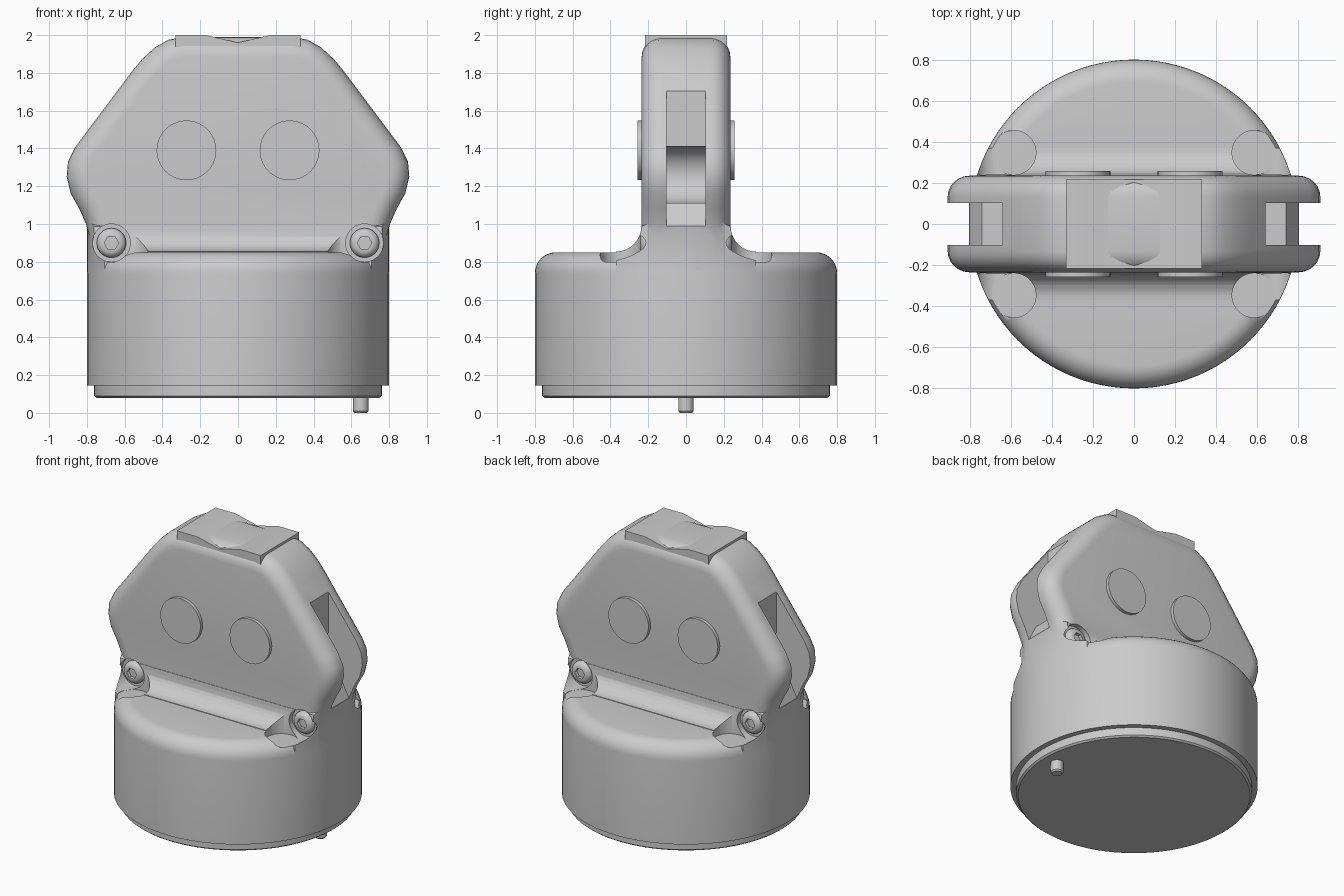
import bpy
import bmesh
from math import sin, cos, pi, radians
from mathutils import Matrix

if "Cube" in bpy.data.objects:
    bpy.data.objects.remove(bpy.data.objects["Cube"])

GREY = (0.6, 0.6, 0.6, 1.0)
grey = bpy.data.materials.new("plain_grey")
grey.use_nodes = True
grey.diffuse_color = GREY
grey.node_tree.nodes["Principled BSDF"].inputs["Base Color"].default_value = GREY


def finish(name, bm):
    bmesh.ops.recalc_face_normals(bm, faces=bm.faces)
    mesh = bpy.data.meshes.new(name)
    bm.to_mesh(mesh)
    bm.free()
    mesh.materials.append(grey)
    obj = bpy.data.objects.new(name, mesh)
    bpy.context.collection.objects.link(obj)
    return obj


def arc(cx, cy, r, start, end, steps=8):
    angles = [radians(start + (end - start) * i / steps) for i in range(steps + 1)]
    return [(cx + r * cos(a), cy + r * sin(a)) for a in angles]


def prism(name, points, low, high, axis="y", bevel=0):
    """Extrude an outline along x or y, rounding both rims if asked."""
    place = (lambda p, d: (p[0], d, p[1])) if axis == "y" else (lambda p, d: (d, p[0], p[1]))
    bm = bmesh.new()
    rings = [[bm.verts.new(place(p, d)) for p in points] for d in (low, high)]
    caps = [bm.faces.new(ring) for ring in rings]
    n = len(points)
    for i in range(n):
        j = (i + 1) % n
        bm.faces.new((rings[0][i], rings[0][j], rings[1][j], rings[1][i]))
    if bevel:
        bmesh.ops.recalc_face_normals(bm, faces=bm.faces)
        rims = list({e for f in caps for e in f.edges})
        bmesh.ops.bevel(bm, geom=rims, offset=bevel, segments=6, profile=0.5,
                        affect="EDGES", clamp_overlap=False)
    return finish(name, bm)


def lathe(name, profile, segments=96, at=(0, 0, 0), turn=0):
    """Revolve (radius, height) points into a solid; turn tilts it about x."""
    bm = bmesh.new()
    rings = [[bm.verts.new((r * cos(2 * pi * i / segments), r * sin(2 * pi * i / segments), z))
              for i in range(segments)] for r, z in profile]
    bm.faces.new(rings[0])
    bm.faces.new(rings[-1])
    for a, b in zip(rings, rings[1:]):
        for i in range(segments):
            j = (i + 1) % segments
            bm.faces.new((a[i], a[j], b[j], b[i]))
    bm.transform(Matrix.Translation(at) @ Matrix.Rotation(turn, 4, "X"))
    return finish(name, bm)


def combine(target, tool, operation):
    mod = target.modifiers.new(operation, "BOOLEAN")
    mod.object, mod.operation, mod.solver = tool, operation, "EXACT"
    graph = bpy.context.evaluated_depsgraph_get()
    mesh = bpy.data.meshes.new_from_object(target.evaluated_get(graph))
    target.modifiers.clear()
    target.data = mesh
    bpy.data.objects.remove(tool)


# Round housing with a softened top rim
housing = lathe("housing", [(0.8, 0.145)] + arc(0.69, 0.74, 0.11, 0, 90))

# Neck with concave fillets, trimmed to the round housing
side = [(0.37, 0.6)] + arc(0.37, 0.987, 0.133, 270, 180) + [(0.13, 1.03)]
neck = prism("neck", side + [(-y, z) for y, z in reversed(side)], -1, 1, axis="x")
combine(neck, lathe("neck_trim", [(0.799, 0.5), (0.799, 1.2)]), "INTERSECT")

# Hexagonal head plate with thick rounded rims
half = [(0.7, 0.6), (0.75, 0.85), (0.785, 0.93), (0.805, 1.0), (0.84, 1.08), (0.885, 1.16),
        (0.907, 1.25), (0.9, 1.33), (0.86, 1.41), (0.56, 1.81), (0.51, 1.87),
        (0.44, 1.935), (0.37, 1.975), (0.29, 1.99)]
head = prism("head", half + [(-x, z) for x, z in reversed(half)], -0.235, 0.235, bevel=0.105)

combine(housing, neck, "UNION")
combine(housing, head, "UNION")

for sx in (-1, 1):
    # Side slot with a half-round channel
    slot = ([(1.2, 2.1), (0.64, 2.1)] + arc(0.64, 1.26, 0.15, 90, 270, 14)
            + [(0.74, 1.11), (0.8, 0.99), (1.2, 0.99)])
    combine(housing, prism("slot_cutter", [(sx * x, z) for x, z in slot], -0.103, 0.103),
            "DIFFERENCE")
    for sy in (-1, 1):
        # Tool pocket and screw bore
        pocket = lathe("pocket_cutter", [(0.108, 0.8), (0.108, 1.2)], 40,
                       (sx * 0.585, sy * 0.347, 0))
        combine(housing, pocket, "DIFFERENCE")
        bore = lathe("bore_cutter", [(0.1, 0), (0.1, 0.5)], 40,
                     (sx * 0.67, sy * 0.2, 0.9), -sy * pi / 2)
        combine(housing, bore, "DIFFERENCE")

parts = [housing]
sides = {-1: "front", 1: "back"}
for sx, hand in ((-1, "right"), (1, "left")):
    for sy, face in sides.items():
        # Screw with a domed head and a six-sided socket
        spot = (sx * 0.67, sy * 0.19, 0.9)
        tilt = -sy * pi / 2
        screw = lathe(f"{face}_{hand}_screw",
                      [(0.078, 0), (0.078, 0.022), (0.068, 0.04), (0.05, 0.05)], 32, spot, tilt)
        socket = lathe("socket_cutter", [(0.038, 0.025), (0.038, 0.1)], 6, spot, tilt)
        combine(screw, socket, "DIFFERENCE")
        # Round button on the plate face
        button = lathe(f"{face}_{hand}_button", [(0.158, 0), (0.158, 0.048)], 40,
                       (sx * 0.273, sy * 0.21, 1.39), tilt)
        parts += [screw, button]

# Notched pad on the crown
pad_half = [(0.33, 1.92), (0.33, 2.0), (0.17, 2.0)]
parts.append(prism("top_pad", pad_half + [(0, 1.96)] + [(-x, z) for x, z in reversed(pad_half)],
                   -0.217, 0.217))

# Bottom cover and locating pin
parts.append(lathe("bottom_cover", [(0.75, 0.08), (0.762, 0.09), (0.762, 0.16)]))
parts.append(lathe("locating_pin", [(0.033, 0), (0.041, 0.01), (0.041, 0.1)], 24, (0.65, 0, 0)))

# Smooth curves, crisp edges
bpy.ops.object.select_all(action="DESELECT")
for part in parts:
    part.select_set(True)
bpy.context.view_layer.objects.active = housing
bpy.ops.object.shade_smooth_by_angle(angle=radians(32))
